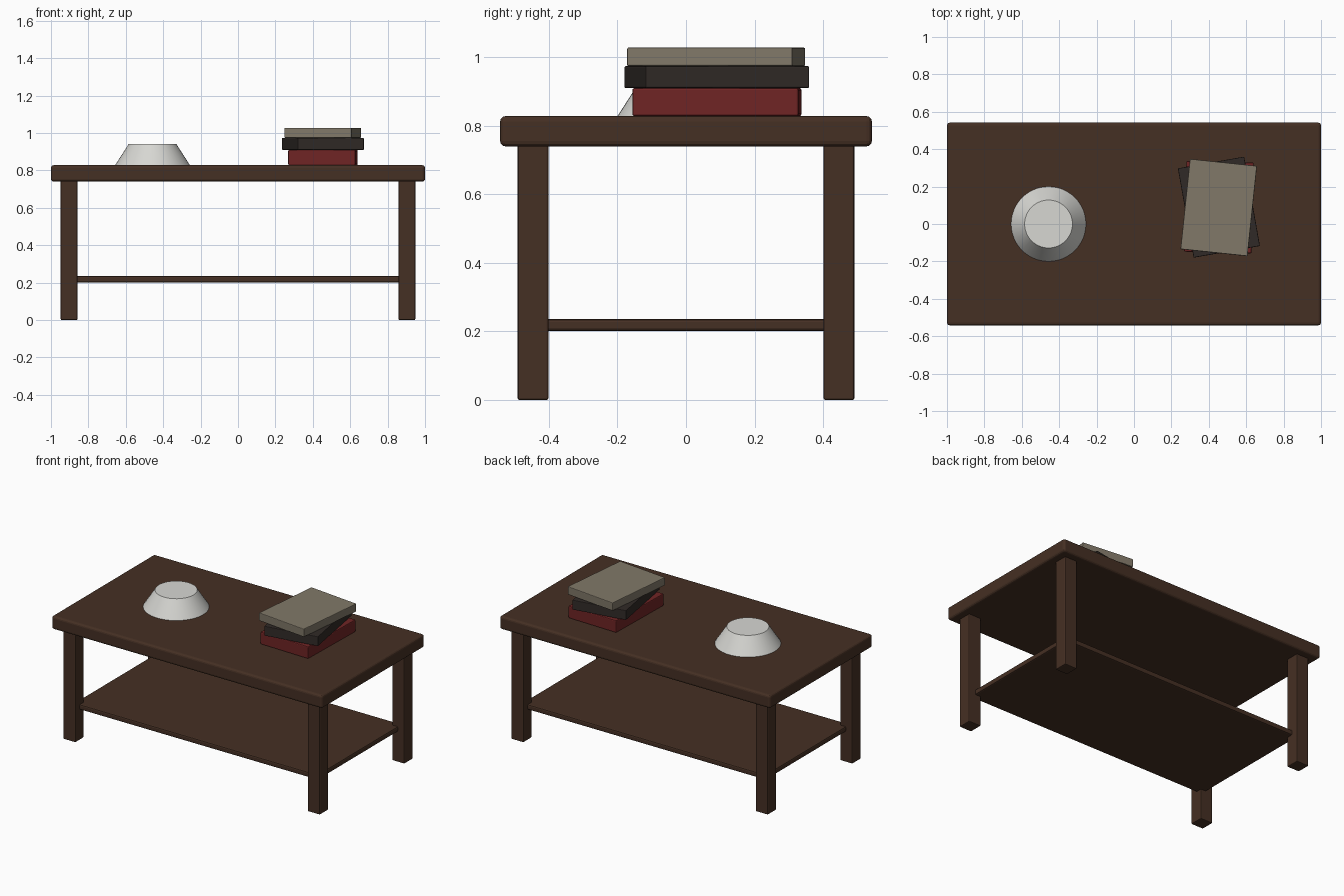
import bpy
from math import radians

if "Cube" in bpy.data.objects:
    bpy.data.objects.remove(bpy.data.objects["Cube"])


def material(name, rgb):
    m = bpy.data.materials.new(name)
    m.diffuse_color = (*rgb, 1)
    m.use_nodes = True
    m.node_tree.nodes["Principled BSDF"].inputs["Base Color"].default_value = m.diffuse_color
    return m


WOOD = material("dark_wood", (0.06, 0.029, 0.017))
RED = material("red_cover", (0.16, 0.018, 0.018))
DARK = material("dark_cover", (0.03, 0.023, 0.02))
TAN = material("tan_cover", (0.22, 0.19, 0.14))
CERAMIC = material("ceramic", (0.68, 0.68, 0.65))


def box(name, x, y, z0, z1, sx, sy, mat, bevel, segments=2, angle=0):
    """Rounded box between heights z0 and z1, turned about z."""
    bpy.ops.mesh.primitive_cube_add(size=1, location=(x, y, (z0 + z1) / 2))
    ob = bpy.context.object
    ob.name = name
    ob.scale = (sx, sy, z1 - z0)
    bpy.ops.object.transform_apply(location=False, rotation=False, scale=True)
    ob.rotation_euler.z = radians(angle)
    mod = ob.modifiers.new("rounded_edges", 'BEVEL')
    mod.width = bevel
    mod.segments = segments
    ob.data.materials.append(mat)
    return ob


# Table top and lower shelf (shelf ends are let into the legs)
box("table_top", 0, 0, 0.74, 0.828, 2.0, 1.084, WOOD, 0.015, 3)
box("lower_shelf", 0, 0, 0.202, 0.236, 1.8, 0.89, WOOD, 0.008)

# Four legs
for side, sx in (("left", -1), ("right", 1)):
    for end, sy in (("front", -1), ("back", 1)):
        box(f"{end}_{side}_leg", sx * 0.903, sy * 0.446, 0, 0.745,
            0.09, 0.09, WOOD, 0.006)

# Stack of three books, each turned a little differently
box("bottom_book", 0.454, 0.09, 0.828, 0.91, 0.36, 0.485, RED, 0.006, 2, -1.4)
box("middle_book", 0.454, 0.09, 0.91, 0.974, 0.36, 0.485, DARK, 0.004, 2, 10)
box("top_book", 0.453, 0.088, 0.974, 1.028, 0.36, 0.485, TAN, 0.004, 2, -6)

# Upturned bowl
bpy.ops.mesh.primitive_cone_add(vertices=48, radius1=0.2, radius2=0.128,
                                depth=0.112, location=(-0.457, 0, 0.884))
bowl = bpy.context.object
bowl.name = "bowl"
bowl.data.materials.append(CERAMIC)
bpy.ops.object.shade_smooth_by_angle(angle=radians(30))
